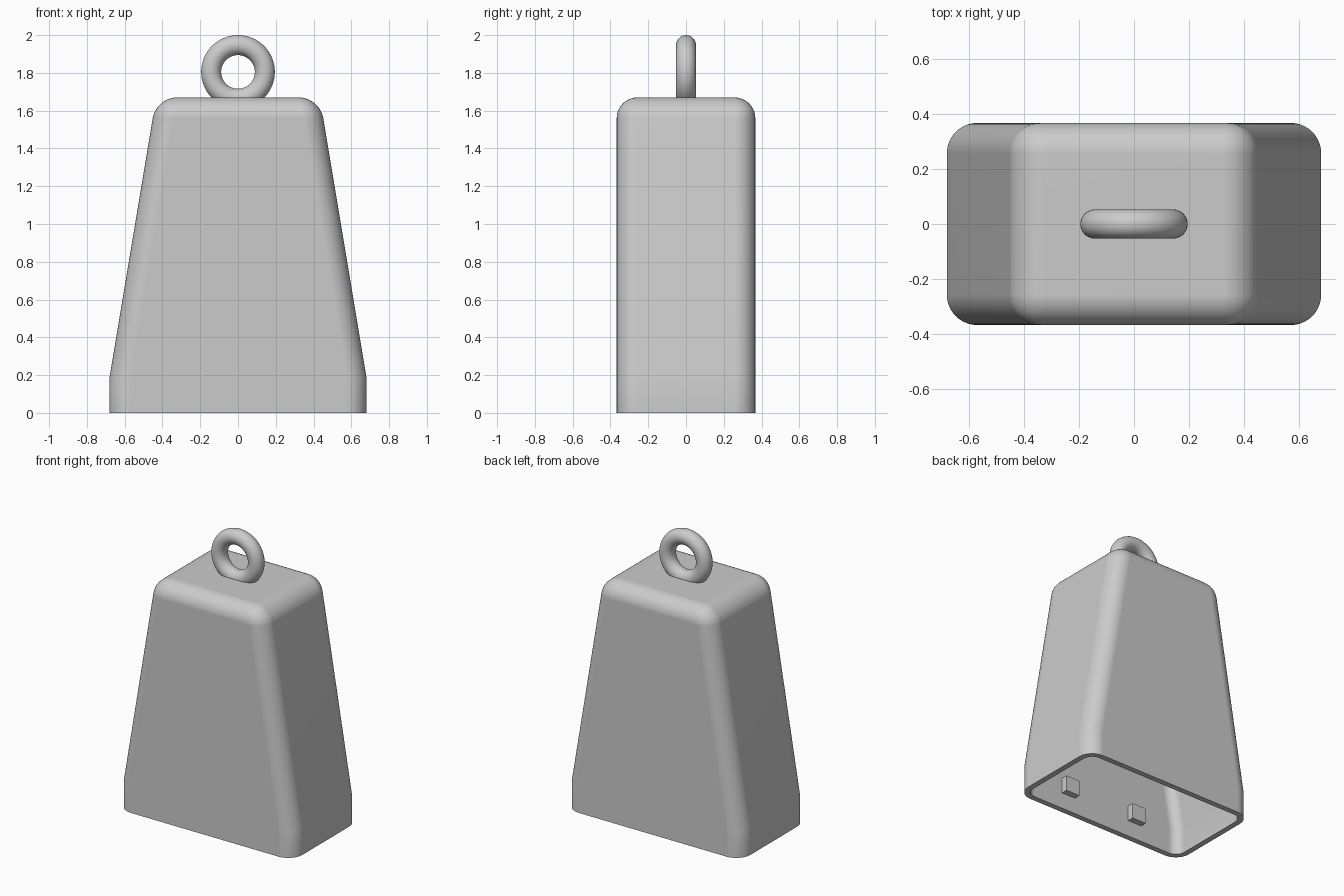
import bpy
import bmesh
from math import pi

old = bpy.data.objects.get("Cube")
if old:
    bpy.data.objects.remove(old, do_unlink=True)

HALF_DEPTH = 0.367
WALL = 0.04
FILLET = 0.11

metal = bpy.data.materials.new("light grey")
metal.use_nodes = True
metal.diffuse_color = (0.6, 0.6, 0.6, 1)
metal.node_tree.nodes["Principled BSDF"].inputs["Base Color"].default_value = (0.6, 0.6, 0.6, 1)


def activate(obj):
    bpy.ops.object.select_all(action="DESELECT")
    obj.select_set(True)
    bpy.context.view_layer.objects.active = obj


# Body: tapered profile extruded front to back, open at the bottom
right_side = [(0.68, 0), (0.68, 0.19), (0.433, 1.67)]
profile = right_side + [(-x, z) for x, z in reversed(right_side)]
bm = bmesh.new()
front = [bm.verts.new((x, -HALF_DEPTH, z)) for x, z in profile]
back = [bm.verts.new((x, HALF_DEPTH, z)) for x, z in profile]
bm.faces.new(front)
bm.faces.new(back[::-1])
for i in range(len(profile) - 1):
    bm.faces.new((front[i], back[i], back[i + 1], front[i + 1]))
bmesh.ops.recalc_face_normals(bm, faces=bm.faces)

# Round every edge except the open rim and the shallow bend in the sides
rounded = [e for e in bm.edges if len(e.link_faces) == 2 and e.calc_face_angle() > 0.5]
bmesh.ops.bevel(bm, geom=rounded, offset=FILLET, offset_type="OFFSET",
                segments=10, profile=0.5, affect="EDGES")
mesh = bpy.data.meshes.new("bell_body")
bm.to_mesh(mesh)
bm.free()
body = bpy.data.objects.new("bell_body", mesh)
bpy.context.collection.objects.link(body)
mesh.materials.append(metal)
activate(body)

# Wall thickness, then crisp flats with smooth fillets
shell = body.modifiers.new("wall", "SOLIDIFY")
shell.thickness = WALL
shell.offset = -1
shell.use_even_offset = True
bpy.ops.object.modifier_apply(modifier=shell.name)
bpy.ops.object.shade_smooth_by_angle(angle=pi / 6)
flats = body.modifiers.new("flat_normals", "WEIGHTED_NORMAL")
flats.keep_sharp = True

# Hanging ring, sunk into the top
bpy.ops.mesh.primitive_torus_add(major_radius=0.142, minor_radius=0.053,
                                 major_segments=64, minor_segments=28,
                                 location=(0, 0, 1.805), rotation=(pi / 2, 0, 0))
ring = bpy.context.object
ring.name = "hanging_ring"
ring.data.materials.append(metal)
bpy.ops.object.shade_smooth()

# Small square tabs on the inside of the front and back walls
for y_name, y_sign in (("front", -1), ("back", 1)):
    for x_name, x_sign in (("right", -1), ("left", 1)):
        bpy.ops.mesh.primitive_cube_add(size=1, location=(
            0.28 * x_sign, (HALF_DEPTH - WALL - 0.015) * y_sign, 0.17))
        tab = bpy.context.object
        tab.name = f"{y_name}_{x_name}_inner_tab"
        tab.scale = (0.11, 0.06, 0.11)
        tab.data.materials.append(metal)
